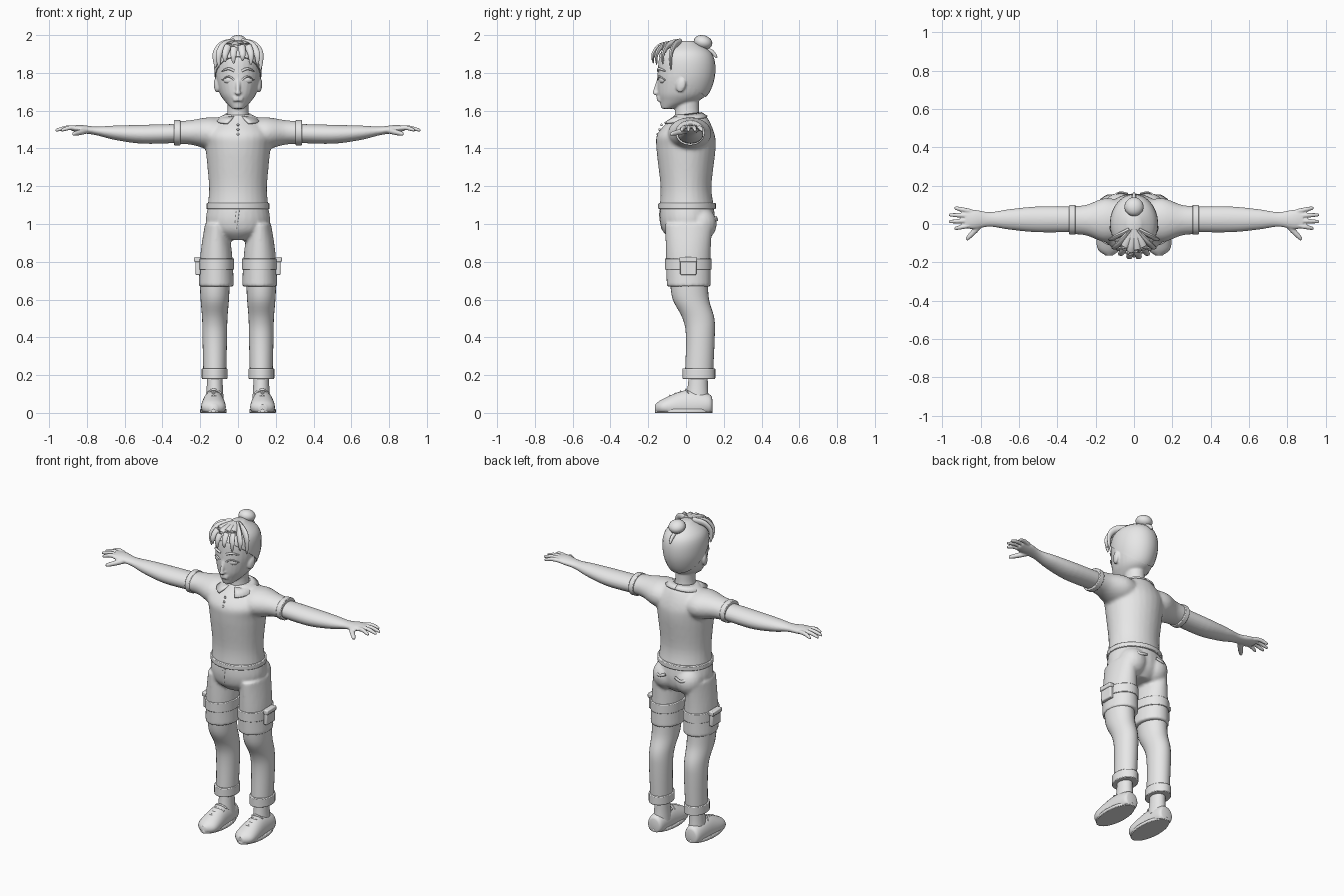
import bpy, bmesh, math
from mathutils import Vector, Matrix, Euler

if "Cube" in bpy.data.objects:
    bpy.data.objects.remove(bpy.data.objects["Cube"])

grey = bpy.data.materials.new("plain_grey")
grey.use_nodes = True
grey.diffuse_color = (0.8, 0.8, 0.8, 1)
grey.node_tree.nodes["Principled BSDF"].inputs["Base Color"].default_value = grey.diffuse_color


def spline(points, steps=5):
    """Smooth (Catmull-Rom) samples through points of any dimension."""
    points = [Vector(point) for point in points]
    padded = [points[0], *points, points[-1]]
    samples = []
    for before, start, end, after in zip(padded, padded[1:], padded[2:], padded[3:]):
        leave, arrive = (end - before) / 2, (after - start) / 2
        for step in range(steps):
            t = step / steps
            ease = t * t * (3 - 2 * t)
            samples.append(start.lerp(end, ease) + leave * t * (1 - t) ** 2 - arrive * t * t * (1 - t))
    return samples + [points[-1]]


def skin(bm, rows):
    """Bridge rows of points into a capped tube."""
    rows = [[bm.verts.new(point) for point in row] for row in rows]
    for near, far in zip(rows, rows[1:]):
        for i in range(len(near)):
            bm.faces.new((near[i - 1], near[i], far[i], far[i - 1]))
    bm.faces.new(rows[0])
    bm.faces.new(rows[-1])


def circle(count):
    return [(math.cos(math.tau * i / count), math.sin(math.tau * i / count)) for i in range(count)]


def loft(bm, axis, side, rings):
    """Rings along an axis: (position, centre, radius across, radius along the centre offset)."""
    rows = []
    for t, centre, wide, deep in spline(rings):
        outline = [(side + wide * c, centre + deep * s) for c, s in circle(28)]
        rows.append([{"z": (u, v, t), "x": (t, u, v), "y": (u, t, v)}[axis] for u, v in outline])
    skin(bm, rows)


def tube(bm, points, radius, tip=0.4, flat=1.0):
    """Round or flattened strand along a smooth path, narrowing to its tip."""
    path = spline(points)
    rows = []
    for i, point in enumerate(path):
        along = path[min(i + 1, len(path) - 1)] - path[max(i - 1, 0)]
        guide = Vector((0, 1, 0)) if abs(along.normalized().y) < 0.8 else Vector((0, 0, 1))
        across = along.cross(guide).normalized()
        out = along.cross(across).normalized() * flat
        size = radius * (1 - (1 - tip) * (i / (len(path) - 1)) ** 4)
        rows.append([point + (across * c + out * s) * size for c, s in circle(10)])
    skin(bm, rows)


def ball(bm, location, size, turn=(0, 0, 0)):
    bmesh.ops.create_uvsphere(bm, u_segments=20, v_segments=12, radius=1,
                              matrix=Matrix.LocRotScale(Vector(location), Euler(turn), Vector(size)))


def box(bm, location, size):
    bmesh.ops.create_cube(bm, size=1, matrix=Matrix.LocRotScale(Vector(location), None, Vector(size)))


def finish(bm, name, mirror=False, voxel=0, smooth=0, bevel=0, thick=0):
    """Turn the mesh into a shaded object and add its modifiers."""
    bmesh.ops.recalc_face_normals(bm, faces=bm.faces)
    mesh = bpy.data.meshes.new(name)
    bm.to_mesh(mesh)
    bm.free()
    mesh.materials.append(grey)
    mesh.shade_smooth()
    mesh.set_sharp_from_angle(angle=math.radians(45))
    part = bpy.data.objects.new(name, mesh)
    bpy.context.collection.objects.link(part)
    if thick:
        part.modifiers.new("Thickness", "SOLIDIFY").thickness = thick
    if bevel:
        rounding = part.modifiers.new("Rounding", "BEVEL")
        rounding.width, rounding.segments = bevel, 2
    if mirror:
        part.modifiers.new("Mirror", "MIRROR").use_mirror_merge = False
    if voxel:
        blend = part.modifiers.new("Blend", "REMESH")
        blend.mode, blend.voxel_size, blend.use_smooth_shade = "VOXEL", voxel, True
    if smooth:
        soften = part.modifiers.new("Soften", "SMOOTH")
        soften.factor, soften.iterations = 0.5, smooth


def band(name, axis, side, centre, wide, deep, low, high, mirror=True):
    """Short raised ring of cloth or rubber with rounded rims."""
    bm = bmesh.new()
    loft(bm, axis, side, [(low, centre, wide, deep), (high, centre, wide, deep)])
    finish(bm, name, mirror, bevel=.004)


# Head, neck, nose, lips and ears in one skin
skull = [(1.61, -.1, .03, .03), (1.65, -.04, .07, .1), (1.7, -.015, .1, .135),
         (1.8, 0, .121, .15), (1.9, 0, .108, .132), (1.963, 0, .03, .04)]
bm = bmesh.new()
loft(bm, "z", 0, skull)
loft(bm, "z", 0, [(1.53, .01, .068, .07), (1.6, .005, .056, .064), (1.68, .005, .056, .064)])
tube(bm, [(0, -.14, 1.77), (0, -.153, 1.735), (0, -.166, 1.695)], radius=.012, tip=.9)
ball(bm, (0, -.16, 1.693), (.017, .016, .011))
for lip in (1.668, 1.656):
    tube(bm, [(-.025, -.138, lip), (0, -.15, lip), (.025, -.138, lip)], radius=.007)
ball(bm, (.113, -.027, 1.735), (.014, .026, .04), turn=(-.25, 0, -.3))
finish(bm, "head", mirror=True, voxel=.006, smooth=4)

# Eyes with lids and brows
bm = bmesh.new()
ball(bm, (.05, -.127, 1.762), (.03, .013, .018), turn=(0, 0, .35))
finish(bm, "eyes", mirror=True)
bm = bmesh.new()
for height, arch, radius in ((1.762, .019, .005), (1.81, .012, .007)):
    tube(bm, [(.02, -.146, height), (.05, -.143, height + arch), (.085, -.11, height)], radius)
finish(bm, "lids_and_brows", mirror=True)

# Hair cap: the upper back of a slightly larger skull
bm = bmesh.new()
loft(bm, "z", 0, skull)
bmesh.ops.scale(bm, vec=(1.035,) * 3, verts=bm.verts, space=Matrix.Translation((0, 0, -1.8)))
bmesh.ops.bisect_plane(bm, geom=bm.verts[:] + bm.edges[:] + bm.faces[:],
                       plane_co=(0, -.13, 1.875), plane_no=(0, .2, .23), clear_inner=True)
bmesh.ops.holes_fill(bm, edges=bm.edges)
finish(bm, "hair_cap")

# Fringe: locks fanned around the forehead
bm = bmesh.new()
locks = 8
for i in range(locks):
    fan = math.radians(-80 + 160 * i / (locks - 1))
    x, y = .12 * math.sin(fan), -.06 - .115 * math.cos(fan)
    tip = 1.82 + .045 * math.cos(fan) - .015 * (i % 2)
    tube(bm, [(x * .2, -.03, 1.962), (x * .7, y * .75, 1.948), (x, y, 1.9), (x, y, tip)],
         radius=.02, tip=.1, flat=.6)
finish(bm, "fringe")

# Bun with its tie and loose end
bm = bmesh.new()
ball(bm, (0, .09, 1.962), (.05, .05, .037), turn=(-.25, 0, 0))
ball(bm, (0, .08, 1.935), (.036, .036, .016), turn=(-.3, 0, 0))
tube(bm, [(0, .11, 1.925), (0, .14, 1.91), (0, .163, 1.88)], radius=.011)
finish(bm, "bun")

# Shirt body and sleeves
bm = bmesh.new()
loft(bm, "z", 0, [(1.085, .005, .162, .145), (1.2, 0, .154, .135), (1.4, 0, .172, .157),
                  (1.48, 0, .18, .15), (1.56, .02, .105, .095), (1.58, .01, .07, .07)])
loft(bm, "x", .02, [(.05, 1.475, .1, .08), (.15, 1.48, .115, .085),
                    (.25, 1.485, .08, .065), (.335, 1.483, .073, .06)])
finish(bm, "shirt", mirror=True, voxel=.01, smooth=6)
band("shirt_hem", "z", side=0, centre=.006, wide=.168, deep=.153, low=1.08, high=1.11, mirror=False)
band("sleeve_cuffs", "x", side=.022, centre=1.483, wide=.078, deep=.067, low=.305, high=.338)

# Folded collar, dipping to points at the front
bm = bmesh.new()
rows = []
steps = 14
for i in range(steps + 1):
    turn = math.pi * (.08 + .92 * i / steps)
    across, ahead = math.sin(turn), math.cos(turn)
    front = (1 + ahead) / 2
    inner = (.064 * across, .012 - .07 * ahead, 1.592 - .017 * front)
    outer = (.11 * across + .03 * front ** 2, .015 - (.1 + .035 * front) * ahead, 1.572 - .035 * front)
    rows.append((bm.verts.new(inner), bm.verts.new(outer)))
for near, far in zip(rows, rows[1:]):
    bm.faces.new((near[0], near[1], far[1], far[0]))
finish(bm, "collar", mirror=True, thick=.01)

bm = bmesh.new()
for i in range(3):
    ball(bm, (0, -.13 - .01 * i, 1.525 - .025 * i), (.007, .006, .007))
finish(bm, "buttons")

# Arms and hands with fanned fingers
bm = bmesh.new()
loft(bm, "x", .024, [(.3, 1.48, .066, .05), (.5, 1.475, .067, .05), (.65, 1.483, .053, .038),
                     (.75, 1.493, .038, .023), (.83, 1.503, .05, .021), (.88, 1.507, .046, .014)])
for finger in range(4):
    spread = finger - 1.5
    tip = Vector((.97 - .015 * spread ** 2, .03 + .036 * spread, 1.495))
    root = Vector((.85, .03 + .024 * spread, 1.507))
    tube(bm, [root, root.lerp(tip, .5) + Vector((0, 0, .008)), tip], radius=.0125, tip=.55)
tube(bm, [(.79, .01, 1.497), (.83, -.035, 1.487), (.875, -.082, 1.476)], radius=.016, tip=.5)
finish(bm, "arms", mirror=True, voxel=.005, smooth=3)

# Shorts: hips, thighs and seat blended
bm = bmesh.new()
loft(bm, "z", 0, [(.915, .015, .08, .09), (.96, .01, .15, .132), (1.02, .008, .17, .146), (1.09, .005, .16, .142)])
loft(bm, "z", .115, [(.668, .015, .094, .117), (.85, .012, .083, .119), (1, .015, .06, .125)])
ball(bm, (.078, .075, 1), (.085, .088, .09))
finish(bm, "shorts", mirror=True, voxel=.009, smooth=4)
band("thigh_bands", "z", side=.115, centre=.012, wide=.095, deep=.124, low=.758, high=.818)

# Pockets and fly
bm = bmesh.new()
box(bm, (.212, .012, .775), (.026, .085, .09))
box(bm, (.214, .012, .812), (.036, .093, .028))
finish(bm, "cargo_pockets", mirror=True, bevel=.006)
bm = bmesh.new()
tube(bm, [(.035, .158, 1.035), (.08, .163, 1.022), (.125, .128, 1.04)], radius=.009, flat=.6)
finish(bm, "back_pocket_flaps", mirror=True)
bm = bmesh.new()
tube(bm, [(0, -.138, 1.075), (-.006, -.138, 1.03), (-.012, -.128, .97)], radius=.008, flat=.4)
finish(bm, "fly")

# Trouser legs with turned cuffs, and ankles
bm = bmesh.new()
loft(bm, "z", .123, [(.19, .068, .06, .074), (.4, .076, .065, .076), (.5, .066, .067, .084),
                     (.6, .026, .075, .096), (.7, .015, .08, .1)])
finish(bm, "lower_legs", mirror=True)
band("trouser_cuffs", "z", side=.124, centre=.068, wide=.068, deep=.087, low=.18, high=.235)
bm = bmesh.new()
loft(bm, "z", .123, [(.06, .06, .048, .062), (.13, .062, .043, .054), (.2, .065, .041, .05)])
finish(bm, "ankles", mirror=True)

# Shoes with flat soles and laces
bm = bmesh.new()
loft(bm, "y", .13, [(.14, .04, .025, .03), (.12, .04, .05, .06), (0, .035, .06, .085),
                    (-.12, .03, .063, .045), (-.163, .025, .02, .02)])
for vert in bm.verts:
    vert.co.z = max(vert.co.z, .004)
finish(bm, "shoes", mirror=True)
band("soles", "z", side=.13, centre=-.012, wide=.07, deep=.153, low=0, high=.02)
bm = bmesh.new()
for i in range(4):
    y, z = -.085 + .028 * i, .09 + .011 * i
    tube(bm, [(.09, y + .015, z - .02), (.13, y, z), (.168, y + .015, z - .02)], radius=.007, flat=.6)
finish(bm, "laces", mirror=True)
